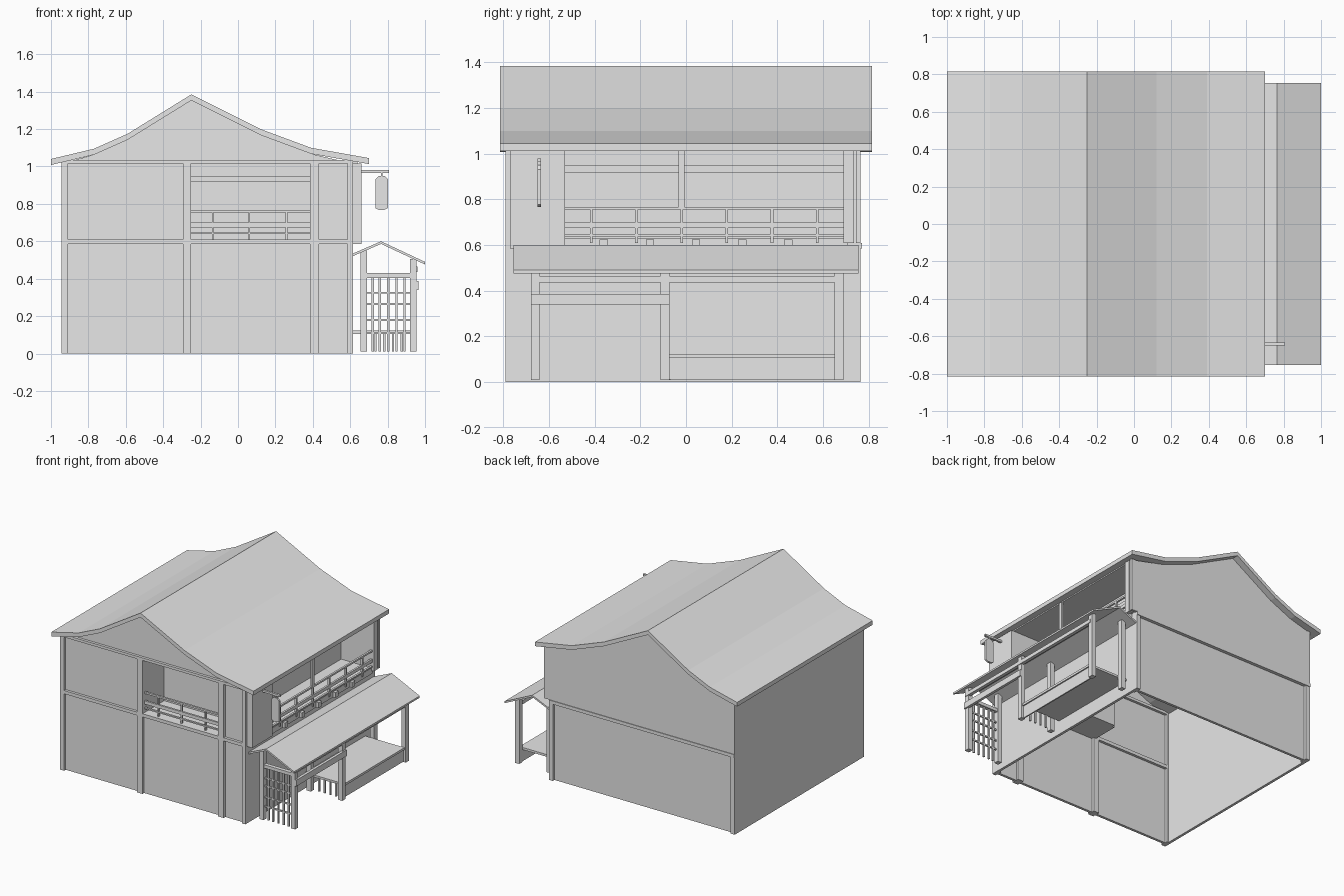
import bpy
import bmesh

# Remove only the default cube
default_cube = bpy.data.objects.get("Cube")
if default_cube:
    bpy.data.objects.remove(default_cube, do_unlink=True)

# Single material
grey = bpy.data.materials.new("plain_grey")
grey.use_nodes = True
grey.diffuse_color = (0.8, 0.8, 0.8, 1)
for node in grey.node_tree.nodes:
    if node.type == "BSDF_PRINCIPLED":
        node.inputs["Base Color"].default_value = grey.diffuse_color


def finish(name, bm):
    """Turn a bmesh into a named, flat shaded object."""
    bmesh.ops.recalc_face_normals(bm, faces=bm.faces)
    mesh = bpy.data.meshes.new(name)
    bm.to_mesh(mesh)
    bm.free()
    mesh.materials.append(grey)
    obj = bpy.data.objects.new(name, mesh)
    bpy.context.scene.collection.objects.link(obj)
    return obj


def add_prism(bm, profile, y_start, y_end):
    """Extrude an outline in the xz plane along y."""
    face = bm.faces.new([bm.verts.new((x, y_start, z)) for x, z in profile])
    result = bmesh.ops.extrude_face_region(bm, geom=[face])
    moved = [v for v in result["geom"] if isinstance(v, bmesh.types.BMVert)]
    bmesh.ops.translate(bm, verts=moved, vec=(0, y_end - y_start, 0))


def prism(name, profile, y_start, y_end):
    bm = bmesh.new()
    add_prism(bm, profile, y_start, y_end)
    return finish(name, bm)


def boxes(name, *spans):
    """One object from boxes, each given as x span, y span and z span."""
    bm = bmesh.new()
    for (xa, xb), (ya, yb), (za, zb) in spans:
        add_prism(bm, [(xa, za), (xb, za), (xb, zb), (xa, zb)], ya, yb)
    return finish(name, bm)


def around(centre, width):
    return (centre - width / 2, centre + width / 2)


# Shared dimensions of the house
LEFT, RIGHT, BAY = -0.945, 0.615, 0.66
FRONT, BACK = -0.79, 0.765
PANEL = 0.02
FLOOR, EAVE = 0.61, 1.015
SILL = FLOOR - 0.025
OPEN_LEFT, OPEN_RIGHT = -0.25, 0.385
RECESS, BAY_END = -0.53, 0.69
front_face = (FRONT + PANEL, FRONT + 2 * PANEL)
frame_depth = (FRONT, FRONT + 3 * PANEL)
house_width = (LEFT, RIGHT)
house_depth = (FRONT, BACK)

# Curved gable roof
roof_top = [(-1, 1.04), (-0.77, 1.095), (-0.59, 1.175), (-0.25, 1.385),
            (0.12, 1.2), (0.39, 1.1), (0.7, 1.045)]
THICK = 0.032
roof_under = [(x, z - THICK) for x, z in roof_top]
prism("roof", roof_top + roof_under[::-1], -0.815, 0.815)

# Gable ends beneath the roof
gable = [(LEFT, EAVE)] + roof_under[1:-1] + [(RIGHT, EAVE)]
prism("front_gable", gable, *front_face)
prism("back_gable", gable, BACK - PANEL, BACK)

# Shell walls, open below
boxes("left_wall", ((LEFT, LEFT + PANEL), house_depth, (0, EAVE + PANEL / 2)))
boxes("right_wall", ((RIGHT - PANEL, RIGHT), house_depth, (0, FLOOR)))
boxes("front_wall",
      (house_width, front_face, (0, FLOOR)),
      ((LEFT, OPEN_LEFT), front_face, (FLOOR, EAVE)),
      ((OPEN_RIGHT, BAY), front_face, (FLOOR, EAVE)))
boxes("back_wall",
      (house_width, (BACK - 2 * PANEL, BACK - PANEL), (0, FLOOR)),
      ((LEFT, BAY), (BACK - PANEL, BACK), (FLOOR, EAVE)))

# Timber frame on the front
post_spans = [(LEFT, -0.91), (-0.295, OPEN_LEFT),
              (OPEN_RIGHT, 0.432), (0.585, RIGHT)]
boxes("front_posts", *[(span, frame_depth, (0, EAVE)) for span in post_spans])
boxes("front_beams",
      (house_width, frame_depth, (SILL, FLOOR)),
      (house_width, frame_depth, (EAVE, EAVE + PANEL)))

# Timber frame on the back
back_depth = (BACK - 3 * PANEL, BACK)
boxes("back_posts", *[(span, back_depth, (0, EAVE))
                      for span in (post_spans[0], post_spans[-1])])
boxes("back_beam", (house_width, (BACK - 3 * PANEL, BACK + PANEL / 4), (SILL, FLOOR)))

# Side bay walls beside the balcony
boxes("bay_front_wall", ((RIGHT - PANEL, BAY), (FRONT + PANEL, RECESS), (SILL, EAVE)))
boxes("bay_corner_post", ((BAY - 2 * PANEL, BAY), (BAY_END, BAY_END + 0.045), (FLOOR, EAVE)))

# Recessed balconies: inner walls, floors and ceilings
front_x, front_y = (OPEN_LEFT, OPEN_RIGHT), (FRONT + PANEL, RECESS)
side_x, side_y = (OPEN_RIGHT, BAY - PANEL), (RECESS, BAY_END)
inner_height = (SILL, EAVE + PANEL)
boxes("recess_walls",
      ((OPEN_LEFT - PANEL, OPEN_LEFT), front_y, inner_height),
      ((OPEN_RIGHT, OPEN_RIGHT + PANEL), front_y, inner_height),
      (front_x, (RECESS, RECESS + PANEL), inner_height),
      ((OPEN_RIGHT - PANEL, OPEN_RIGHT), side_y, inner_height),
      (side_x, (RECESS - PANEL, RECESS), inner_height),
      (side_x, (BAY_END, BAY_END + PANEL), inner_height))
boxes("balcony_floors",
      (front_x, front_y, (SILL, FLOOR)),
      (side_x, side_y, (SILL, FLOOR + PANEL)))
boxes("balcony_ceilings",
      (front_x, front_y, (EAVE, EAVE + PANEL)),
      (side_x, side_y, (EAVE, EAVE + PANEL / 2)))

# Trim strips along the recess walls
trim_z = (0.917, 0.95)
boxes("wall_trim",
      (front_x, (RECESS - PANEL / 2, RECESS), trim_z),
      ((OPEN_RIGHT, OPEN_RIGHT + PANEL / 2), side_y, trim_z))

# Balcony railings
rail_heights = [(0.638, 0.648), (0.675, 0.7), (0.755, 0.768)]
baluster_z = (FLOOR, 0.76)
rail_y = around(FRONT + 1.5 * PANEL, 0.015)
rail_x = around(BAY - PANEL, 0.015)
boxes("front_railing",
      *[(front_x, rail_y, z) for z in rail_heights],
      *[(around(x, 0.01), rail_y, baluster_z) for x in (-0.135, 0.06, 0.26)])
boxes("side_railing",
      *[(rail_x, side_y, z) for z in rail_heights],
      *[(rail_x, around(-0.415 + 0.198 * i, 0.012), baluster_z) for i in range(6)])
boxes("balcony_post", (rail_x, around(-0.02, 0.026), (0.76, EAVE)))
boxes("joist_ends",
      *[((RIGHT, BAY), around(-0.36 + 0.202 * i, 0.036), (SILL, 0.625)) for i in range(5)])

# Covered walkway roof
awning_top = [(RIGHT, 0.535), (0.765, 0.6), (1, 0.49)]
awning_under = [(x, z - 0.014) for x, z in awning_top]
prism("awning_roof", awning_top + awning_under[::-1], -0.755, 0.755)

# Walkway posts and beams
inner_x, outer_x = (0.655, 0.69), (0.92, 0.955)
rows = [around(y, 0.038) for y in (-0.66, -0.092, 0.67)]
boxes("awning_posts",
      *[(inner_x, y, (0.01, 0.55)) for y in rows],
      *[(outer_x, y, (0.01, 0.505)) for y in rows])
gate_x = (inner_x[1], outer_x[0])
boxes("awning_beams",
      ((0.935, 0.96), (-0.67, 0.67), (0.437, 0.465)),
      ((0.945, 0.966), (rows[0][0], rows[1][1]), (0.34, 0.387)))

# Lattice gate in the walkway front
gate_y = around(-0.66, 0.012)
boxes("gate_lintel", (gate_x, around(-0.66, 0.03), (0.405, 0.43)))
boxes("gate_lattice",
      *[(around(x, 0.012), gate_y, (0.01, 0.41)) for x in (0.72, 0.758, 0.803, 0.848, 0.89)],
      *[(gate_x, gate_y, around(z, 0.01)) for z in (0.11, 0.18, 0.265, 0.325)])

# Raised deck with skirt and end slats
deck_y = (rows[1][1], rows[2][0])
boxes("deck", ((RIGHT, outer_x[1] - PANEL / 2), deck_y, (0.105, 0.122)))
boxes("deck_skirt", (around(outer_x[0] + PANEL / 2, 0.01), deck_y, (0.012, 0.11)))
boxes("deck_slats",
      *[(around(0.735 + 0.047 * i, 0.012), around(deck_y[0], 0.012), (0.01, 0.11))
        for i in range(4)])

# Hanging sign on its bracket
sign_y = around(-0.642, 0.016)
boxes("sign_bracket", ((BAY - PANEL, 0.807), sign_y, (0.965, 0.98)))
boxes("sign_hanger", (around(0.768, 0.008), sign_y, (0.94, 0.97)))
half, cut, low, high = 0.033, 0.018, 0.768, 0.95
outline = [(-half, low + cut / 2), (-half + cut, low), (half - cut, low), (half, low + cut / 2),
           (half, high - cut), (half - cut, high), (cut - half, high), (-half, high - cut)]
prism("hanging_sign", [(0.768 + x, z) for x, z in outline], *sign_y)
